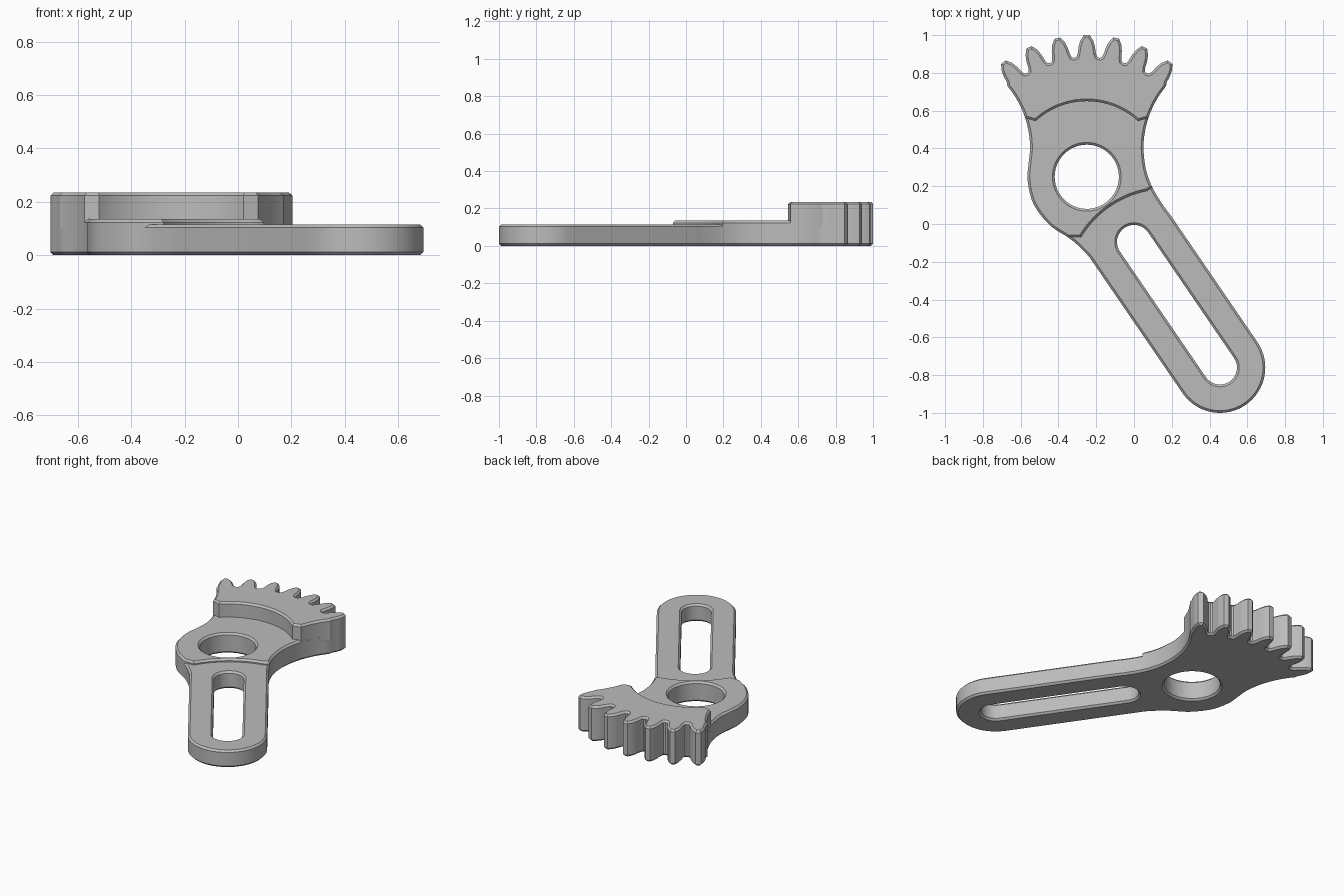
import bpy, bmesh
from math import sin, cos, radians, degrees, atan2, sqrt
from mathutils import Vector

cube = bpy.data.objects.get("Cube")
if cube:
    bpy.data.objects.remove(cube, do_unlink=True)

grey = bpy.data.materials.new("plain grey")
grey.use_nodes = True
COLOUR = (0.5, 0.5, 0.5, 1)
grey.diffuse_color = COLOUR
grey.node_tree.nodes["Principled BSDF"].inputs["Base Color"].default_value = COLOUR

PIVOT = Vector((-0.25, 0.25))
SLOT_A, SLOT_B = Vector((0, -0.095)), Vector((0.455, -0.76))
SEAM = Vector((0.17, -0.34))
CHAMFER, SPLIT = 0.012, 0.10


def arc(centre, r, a0, a1, n):
    """Points on an arc, angles in degrees."""
    angles = [radians(a0 + (a1 - a0) * i / n) for i in range(n + 1)]
    return [centre + Vector((r * cos(a), r * sin(a))) for a in angles]


def spline(points, n=6):
    """Smooth path through the points, the first and last only steer."""
    p = [Vector(q) for q in points]
    out = []
    for a, b, c, d in zip(p, p[1:], p[2:], p[3:]):
        for i in range(n):
            t = i / n
            out.append(0.5 * (2 * b + (c - a) * t + (2 * a - 5 * b + 4 * c - d) * t * t
                              + (3 * b - a - 3 * c + d) * t ** 3))
    return out + [p[-2]]


def neck(side, y0, y1, n=10):
    """Concave waist between hub and gear, mirrored by side."""
    R = 0.514
    ys = [y0 + (y1 - y0) * i / n for i in range(n + 1)]
    return [Vector((PIVOT.x + side * (0.30 + R - sqrt(R * R - (y - 0.4) ** 2)), y)) for y in ys]


def teeth():
    """Seven teeth, running from right to left about the pivot."""
    flank = [(4.9, 0.637), (4.2, 0.655), (3.6, 0.69), (2.7, 0.722), (1.2, 0.75)]
    half = [(-a, r) for a, r in flank]
    tooth = half + [(0, 0.751)] + [(-a, r) for a, r in reversed(half)]
    polar = []
    for k in range(-3, 4):
        polar += [(12 * k + a, r) for a, r in tooth]
        polar.append((12 * k + 6, 0.633))
    polar = polar[1:-2]
    return [PIVOT + Vector((-r * sin(radians(a)), r * cos(radians(a)))) for a, r in polar]


def inset(loop, d):
    """Move a loop into the material on its left."""
    out = []
    for i, p in enumerate(loop):
        a, b = (p - loop[i - 1]).normalized(), (loop[(i + 1) % len(loop)] - p).normalized()
        n1, n2 = Vector((-a.y, a.x)), Vector((-b.y, b.x))
        out.append(p + (n1 + n2) * d / max(1 + n1.dot(n2), 0.4))
    return out


def plate(name, loops, levels):
    """Solid plate from an outline and holes; levels are (height, inset)."""
    bm = bmesh.new()
    caps = {0: [], len(levels) - 1: []}
    for loop in loops:
        loop = [p for i, p in enumerate(loop) if (p - loop[i - 1]).length > 1e-4]
        n = len(loop)
        rings = [[bm.verts.new((p.x, p.y, z)) for p in inset(loop, d)] for z, d in levels]
        for lo, hi in zip(rings, rings[1:]):
            for i in range(n):
                j = (i + 1) % n
                bm.faces.new((lo[i], lo[j], hi[j], hi[i]))
        for k in caps:
            caps[k] += [bm.edges.get((rings[k][i - 1], rings[k][i])) for i in range(n)]
    for edges in caps.values():
        bmesh.ops.triangle_fill(bm, edges=edges, use_beauty=True, normal=(0, 0, 1))
    bmesh.ops.recalc_face_normals(bm, faces=bm.faces)
    mesh = bpy.data.meshes.new(name)
    bm.to_mesh(mesh)
    bm.free()
    mesh.materials.append(grey)
    obj = bpy.data.objects.new(name, mesh)
    bpy.context.collection.objects.link(obj)
    bpy.ops.object.select_all(action='DESELECT')
    obj.select_set(True)
    bpy.context.view_layer.objects.active = obj
    bpy.ops.object.shade_smooth_by_angle(angle=radians(30))


def top_levels(height):
    return [(SPLIT, 0), (height - CHAMFER, 0), (height, CHAMFER)]


# Arm end, slot and pivot hole
along = SLOT_B - SLOT_A
aim = degrees(atan2(along.y, along.x))
arm_end = arc(SLOT_B, 0.24, aim - 90, aim + 90, 32)
slot = arc(SLOT_B, 0.09, aim - 90, aim + 90, 20) + arc(SLOT_A, 0.09, aim + 90, aim + 270, 20)
slot.reverse()
hole = arc(PIVOT, 0.17, 360, 0, 56)[:-1]

# Side curves that blend the hub into the arm
right_start = SLOT_A + arm_end[-1] - SLOT_B
left_finish = Vector((-0.235, -0.177))
right = spline([right_start + along * 0.1, right_start, (0.15, 0.106), (0.097, 0.195),
                (0.063, 0.29), (0.05, 0.40), (0.055, 0.47)])
left = spline([(-0.555, 0.47), (-0.55, 0.40), (-0.558, 0.32), (-0.563, 0.23), (-0.532, 0.106),
               (-0.447, -0.005), (-0.352, -0.069), (-0.30, -0.11), left_finish,
               left_finish + along * 0.1])
right_seam, left_seam = 12, 30

# Lower body with the whole outline
outline = (right + neck(1, 0.4, 0.73)[1:] + teeth() + neck(-1, 0.73, 0.4)
           + left[1:] + arm_end)
plate("lower_body", [outline, hole, slot], [(0, CHAMFER), (CHAMFER, 0), (SPLIT, 0)])

# Arm top, tucked a little under the hub
arm = (left[left_seam - 1:] + arm_end + right[:right_seam + 2]
       + arc(SEAM, 0.545, 103, 147, 16))
plate("slotted_arm_top", [arm, slot], top_levels(0.115))

# Hub top, tucked under the gear
hub = (right[right_seam:] + neck(1, 0.4, 0.68)[1:] + neck(-1, 0.68, 0.4)
       + left[1:left_seam + 1] + arc(SEAM, 0.525, 149, 101, 20))
plate("hub_top", [hub, hole], top_levels(0.135))

# Raised gear sector
gear = (neck(1, 0.56, 0.73) + teeth() + neck(-1, 0.73, 0.56)
        + arc(PIVOT, 0.40, 132.5, 47.5, 32))
plate("gear_sector", [gear], top_levels(0.235))
